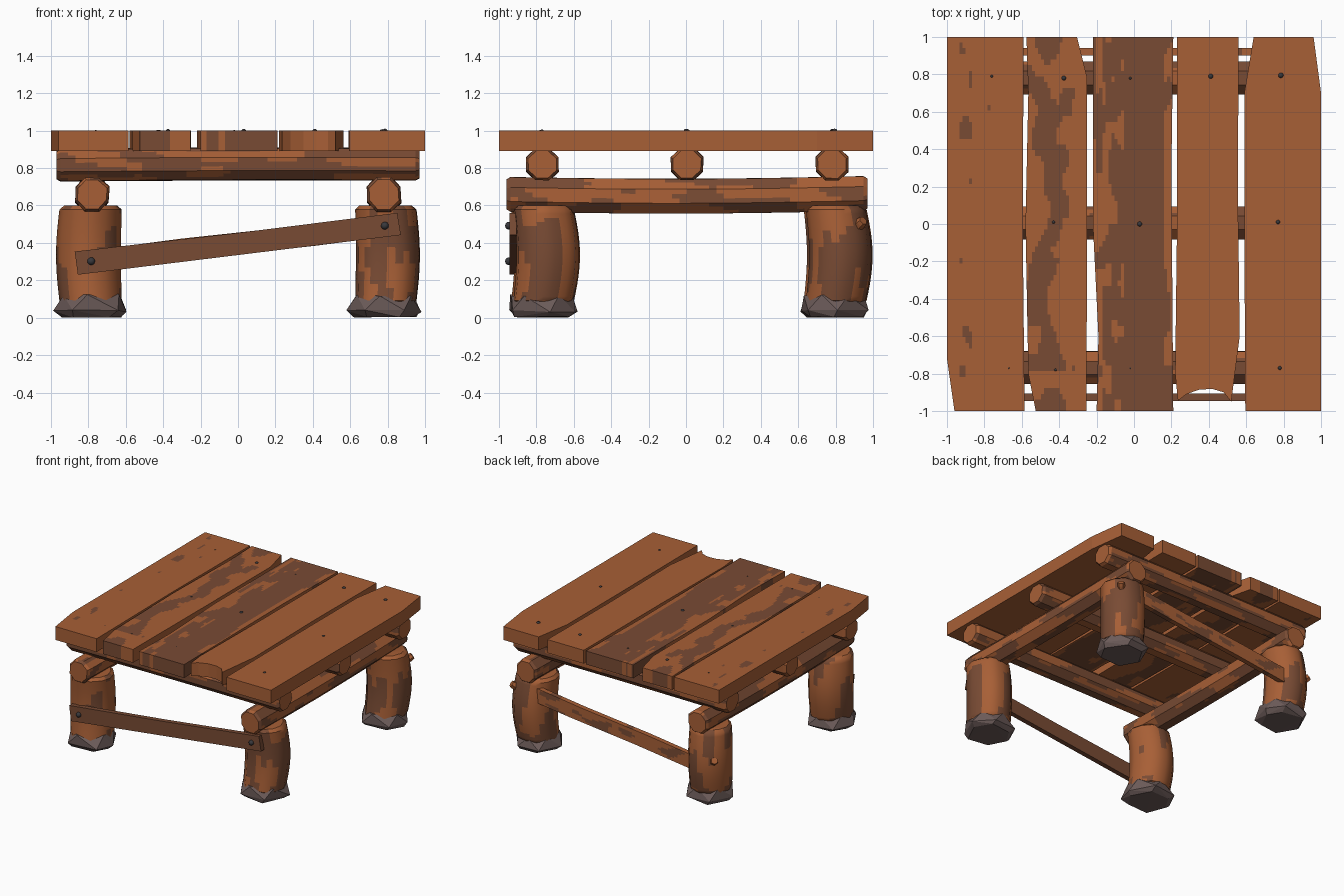
import bpy, bmesh, math, random
from mathutils import Vector, Matrix, noise

random.seed(4)
if "Cube" in bpy.data.objects:
    bpy.data.objects.remove(bpy.data.objects["Cube"])


def material(name, rgb):
    m = bpy.data.materials.new(name)
    m.use_nodes = True
    m.diffuse_color = (*rgb, 1)
    m.node_tree.nodes["Principled BSDF"].inputs["Base Color"].default_value = (*rgb, 1)
    return m


LIGHT = material("light wood", (0.39, 0.115, 0.037))
DARK = material("dark wood", (0.19, 0.07, 0.034))
STONE = material("grey stone", (0.15, 0.105, 0.1))
IRON = material("dark iron", (0.04, 0.04, 0.045))


def finish(name, bm, mats, smooth=None):
    bmesh.ops.recalc_face_normals(bm, faces=bm.faces)
    mesh = bpy.data.meshes.new(name)
    bm.to_mesh(mesh)
    bm.free()
    for m in mats:
        mesh.materials.append(m)
    ob = bpy.data.objects.new(name, mesh)
    bpy.context.collection.objects.link(ob)
    if smooth:
        bpy.ops.object.select_all(action="DESELECT")
        ob.select_set(True)
        bpy.context.view_layer.objects.active = ob
        bpy.ops.object.shade_smooth_by_angle(angle=math.radians(smooth))
    return ob


def grain(p, scale, seed=0.0):
    return noise.noise(Vector((p.x * scale[0], p.y * scale[1], p.z * scale[2] + seed)))


def board(name, outline, low, high, rule=None, cell=(0.016, 0.03), matrix=None):
    """Extruded outline, cut into small cells when it carries a painted pattern."""
    bm = bmesh.new()
    base = bm.faces.new([bm.verts.new((x, y, low)) for x, y in outline])
    top = bmesh.ops.extrude_face_region(bm, geom=[base])["geom"]
    for v in top:
        if isinstance(v, bmesh.types.BMVert):
            v.co.z = high
    if rule:
        for axis in range(2):
            lo = min(p[axis] for p in outline)
            hi = max(p[axis] for p in outline)
            n = int((hi - lo) / cell[axis])
            for i in range(1, n):
                co, no = Vector(), Vector()
                co[axis] = lo + (hi - lo) * i / n + 0.0007
                no[axis] = 1
                bmesh.ops.bisect_plane(bm, geom=bm.verts[:] + bm.edges[:] + bm.faces[:],
                                       plane_co=co, plane_no=no)
        for f in bm.faces:
            f.material_index = int(rule(f.calc_center_median()))
    if matrix:
        bm.transform(matrix)
    return finish(name, bm, [LIGHT, DARK])


def log(name, a, b, radius, sides, rule, bend=(0, 0, 0), belly=0.0, steps=48, sub=3,
        wobble=0.04, smooth=None):
    """Many-sided log from a to b with chamfered ends and painted bark."""
    a, b, bend = Vector(a), Vector(b), Vector(bend)
    axis = (b - a).normalized()
    u = axis.orthogonal().normalized()
    w = axis.cross(u)
    uneven = [1 + random.uniform(-wobble, wobble) for _ in range(sides)]
    bm = bmesh.new()
    rings = []
    edge = 0.022 / (b - a).length
    for t in [0] + [edge + (1 - 2 * edge) * i / steps for i in range(steps + 1)] + [1]:
        r = radius * (0.86 if t in (0, 1) else 1) * (1 + belly * math.sin(math.pi * t))
        centre = a.lerp(b, t) + bend * math.sin(math.pi * t)
        corners = []
        for k in range(sides):
            ang = math.tau * (k + 0.5) / sides
            corners.append((u * math.cos(ang) + w * math.sin(ang)) * r * uneven[k])
        rings.append([bm.verts.new(centre + corners[k].lerp(corners[(k + 1) % sides], s / sub))
                      for k in range(sides) for s in range(sub)])
    n = sides * sub
    for p, q in zip(rings, rings[1:]):
        for i in range(n):
            f = bm.faces.new((p[i], p[(i + 1) % n], q[(i + 1) % n], q[i]))
            f.material_index = int(rule(f.calc_center_median()))
    bm.faces.new(rings[0])
    bm.faces.new(rings[-1])
    return finish(name, bm, [LIGHT, DARK], smooth)


def bolt(name, loc, r):
    bm = bmesh.new()
    bmesh.ops.create_icosphere(bm, subdivisions=2, radius=r, matrix=Matrix.Translation(loc))
    finish(name, bm, [IRON], 60)


# Table top planks, each with its own worn outline
def spots(p):
    return (abs(p.x + 0.9) < 0.03 or abs(p.x + 0.76) < 0.02) and grain(p, (14, 7, 0)) > 0.3


def streak(p):
    mid = -0.46 + 0.07 * grain(p, (0, 5, 0), 3.3)
    return grain(p, (11, 5, 0), 1.7) + 0.35 - abs(p.x - mid) * 6 > 0


def mostly_dark(p):
    light_band = abs(p.x + 0.11) < 0.055 and grain(p, (16, 5, 0), 6.1) > 0.08
    light_edge = abs(p.x) > 0.165 and grain(p, (12, 4, 0), 2.4) > 0.0
    return not (light_band or light_edge)


LOW, HIGH = 0.89, 1.0
board("plank_far_right", [(-1, 1), (-.59, 1), (-.595, 0), (-.585, -1), (-.96, -1), (-1, -.72)],
      LOW, HIGH, spots)
board("plank_right", [(-.575, 1), (-.305, 1), (-.25, .78), (-.25, 0), (-.255, -1), (-.525, -1),
                      (-.565, -.8), (-.58, 0), (-.565, .7)], LOW, HIGH, streak)
board("plank_middle", [(-.22, 1), (.21, 1), (.2, .3), (.21, -1), (-.2, -1), (-.19, -.6), (-.22, 0)],
      LOW, HIGH, mostly_dark)
board("plank_left", [(.23, 1), (.56, 1), (.555, .2), (.565, -.6), (.52, -.95), (.48, -.9),
                     (.42, -.882), (.35, -.885), (.28, -.91), (.235, -.945), (.22, -.8), (.23, 0)],
      LOW, HIGH)
board("plank_far_left", [(.64, 1), (.96, 1), (1, .7), (1, -1), (.595, -1), (.59, 0), (.59, .7)],
      LOW, HIGH)

# Nails in the planks
for x, y, r in [(-.76, .79, .008), (-.375, .78, .013), (-.02, .78, .008), (.41, .79, .014),
                (.785, .795, .015), (-.43, .01, .009), (.03, 0, .014), (.77, .01, .012),
                (-.67, -.77, .006), (-.42, -.78, .008), (-.02, -.77, .006), (.78, -.77, .011)]:
    bolt("plank_nail", (x, y, HIGH - 0.004), r)

# Cross beams under the planks
for label, y in (("front", -.77), ("middle", .005), ("back", .78)):
    log(label + "_cross_beam", (-.97, y, .815), (.97, y, .82), .094, 8,
        lambda p: grain(p, (3.5, 13, 13), 4) > -0.05, bend=(0, 0, .004))

# Long beams, legs and foot stones
for side, sx in (("right", -1), ("left", 1)):
    log(side + "_long_beam", (.78 * sx, -.96, .66), (.78 * sx, .97, .665), .098, 8,
        lambda p: grain(p, (13, 3.5, 13), 9) > -0.03, bend=(0, 0, -.012))
    for end, sy in (("front", -1), ("back", 1)):
        cx, cy = .785 * sx, (-.77 if sy < 0 else .795)
        limit = 0.2 if sx < 0 and sy < 0 else -0.02
        name = end + "_" + side
        log(name + "_leg", (cx, cy, .07), (cx, cy, .6), .162, 12,
            lambda p: grain(p, (9, 9, 3), sx + 2 * sy) > limit,
            bend=(.012 * sx, .028, 0), belly=.05, steps=22, sub=2, smooth=40)

        bm = bmesh.new()
        for k in range(6):
            ang = math.tau * k / 6 + random.uniform(-.15, .15)
            for r, z, turn in ((.165, 0.0, 0), (.2, .03, .1), (.165, .115, .5)):
                q = ang + turn
                jitter = random.uniform(.94, 1.04)
                lift = random.uniform(0, .012)
                bm.verts.new((cx + r * jitter * math.cos(q), cy + r * jitter * math.sin(q), z + lift))
        for v in bm.verts:
            if v.co.z < .014:
                v.co.z *= .5
        hull = bmesh.ops.convex_hull(bm, input=bm.verts[:])
        bmesh.ops.delete(bm, geom=list({v for v in hull["geom_interior"] + hull["geom_unused"]
                                        if isinstance(v, bmesh.types.BMVert)}), context="VERTS")
        finish(name + "_foot_stone", bm, [STONE])

    # Broken branch stub on each back leg
    z = .33 if sx < 0 else .47
    out = Vector((sx, 1, 0)).normalized()
    root = Vector((.785 * sx, .81, z)) + out * .12
    log("back_" + side + "_branch_stub", root, root + out * .075 + Vector((0, 0, .05)), .03, 6,
        lambda p: False, steps=3, sub=1)

# Slanted braces across the front and back legs
TILT = math.radians(6.9)


def brace_matrix(y):
    return (Matrix.Translation((0, y, .397)) @ Matrix.Rotation(-TILT, 4, "Y")
            @ Matrix.Rotation(math.pi / 2, 4, "X"))


front = board("front_brace", [(-.87, -.063), (.87, -.06), (.865, .06), (0, .056), (-.872, .062)],
              -.02, .02, lambda p: True, (.4, .2), brace_matrix(-.925))
board("back_brace", [(-.86, -.06), (-.2, -.055), (.4, -.062), (.86, -.058), (.86, .06),
                     (.3, .054), (-.3, .062), (-.86, .056)], -.02, .02,
      lambda p: grain(p, (5, 16, 0), 5) > 0.12, (.03, .014), brace_matrix(.922))
for x in (-.785, .785):
    bolt("brace_bolt", (x, -.947, .397 + x * math.tan(TILT)), .021)
